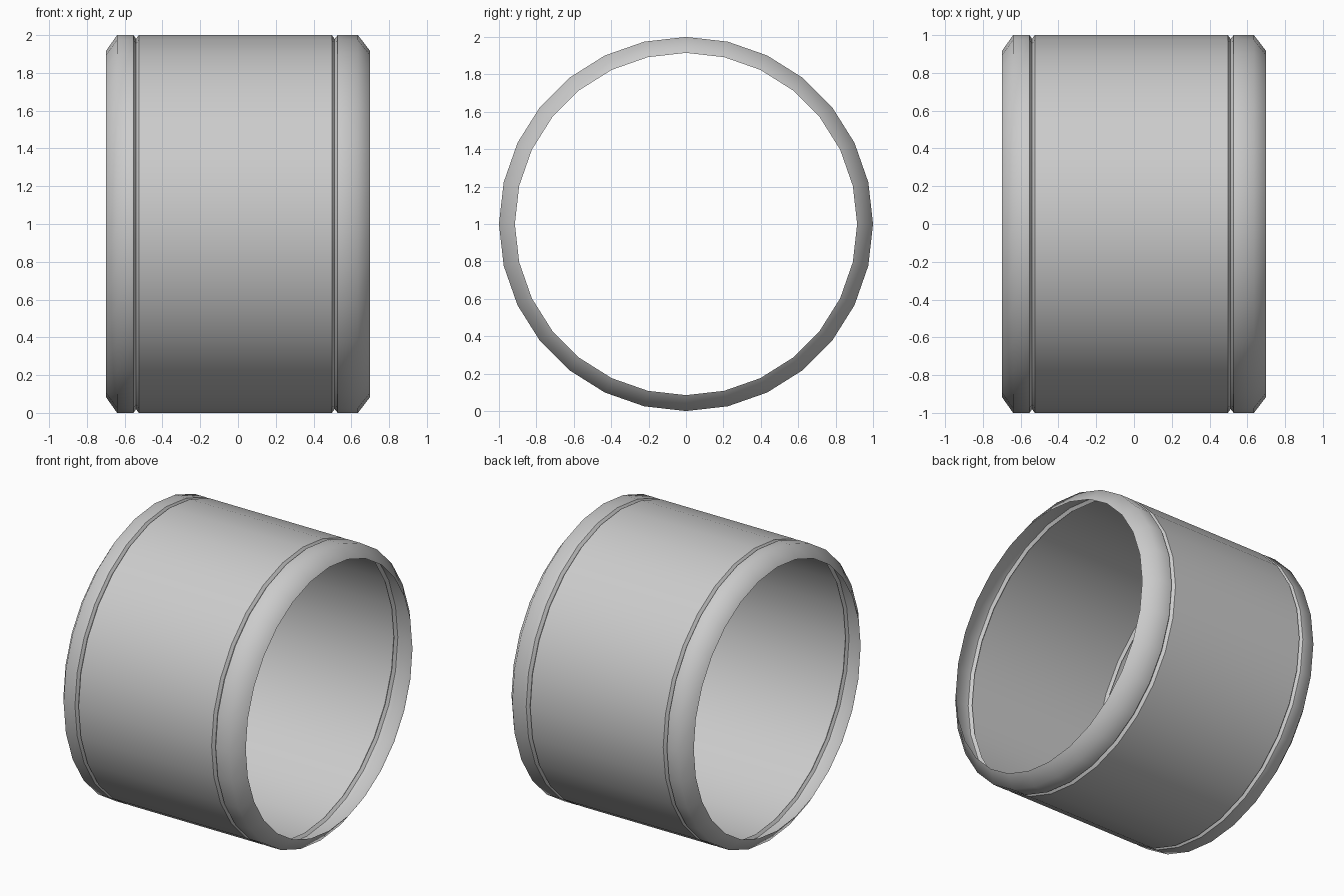
import bpy, bmesh
from math import sin, cos, pi

if "Cube" in bpy.data.objects:
    bpy.data.objects.remove(bpy.data.objects["Cube"])

SIDES = 28
# (x, radius) profile of the open band: chamfered rims and two fine grooves
PROFILE = [(-0.70, 0.915), (-0.64, 1.0), (-0.553, 1.0), (-0.54, 0.98),
           (-0.525, 1.0), (0.497, 1.0), (0.512, 0.98), (0.528, 1.0),
           (0.635, 1.0), (0.70, 0.915)]

# Revolve the profile about the x axis into a thin open shell
bm = bmesh.new()
rings = []
for x, r in PROFILE:
    rings.append([bm.verts.new((x, r * sin(2 * pi * i / SIDES),
                                1 + r * cos(2 * pi * i / SIDES)))
                  for i in range(SIDES)])
for a, b in zip(rings, rings[1:]):
    for i in range(SIDES):
        j = (i + 1) % SIDES
        bm.faces.new((a[i], a[j], b[j], b[i]))
for f in bm.faces:
    f.smooth = True
    c = f.calc_center_median()
    f.normal_update()
    if f.normal.y * c.y + f.normal.z * (c.z - 1) < 0:
        f.normal_flip()

# Crisp groove edges
for e in bm.edges:
    x0, x1 = e.verts[0].co.x, e.verts[1].co.x
    if abs(x0 - x1) < 1e-5 and 0.49 < abs(x0) < 0.56:
        e.smooth = False

mesh = bpy.data.meshes.new("tyre_band")
bm.to_mesh(mesh)
bm.free()
band = bpy.data.objects.new("tyre_band", mesh)
bpy.context.collection.objects.link(band)
